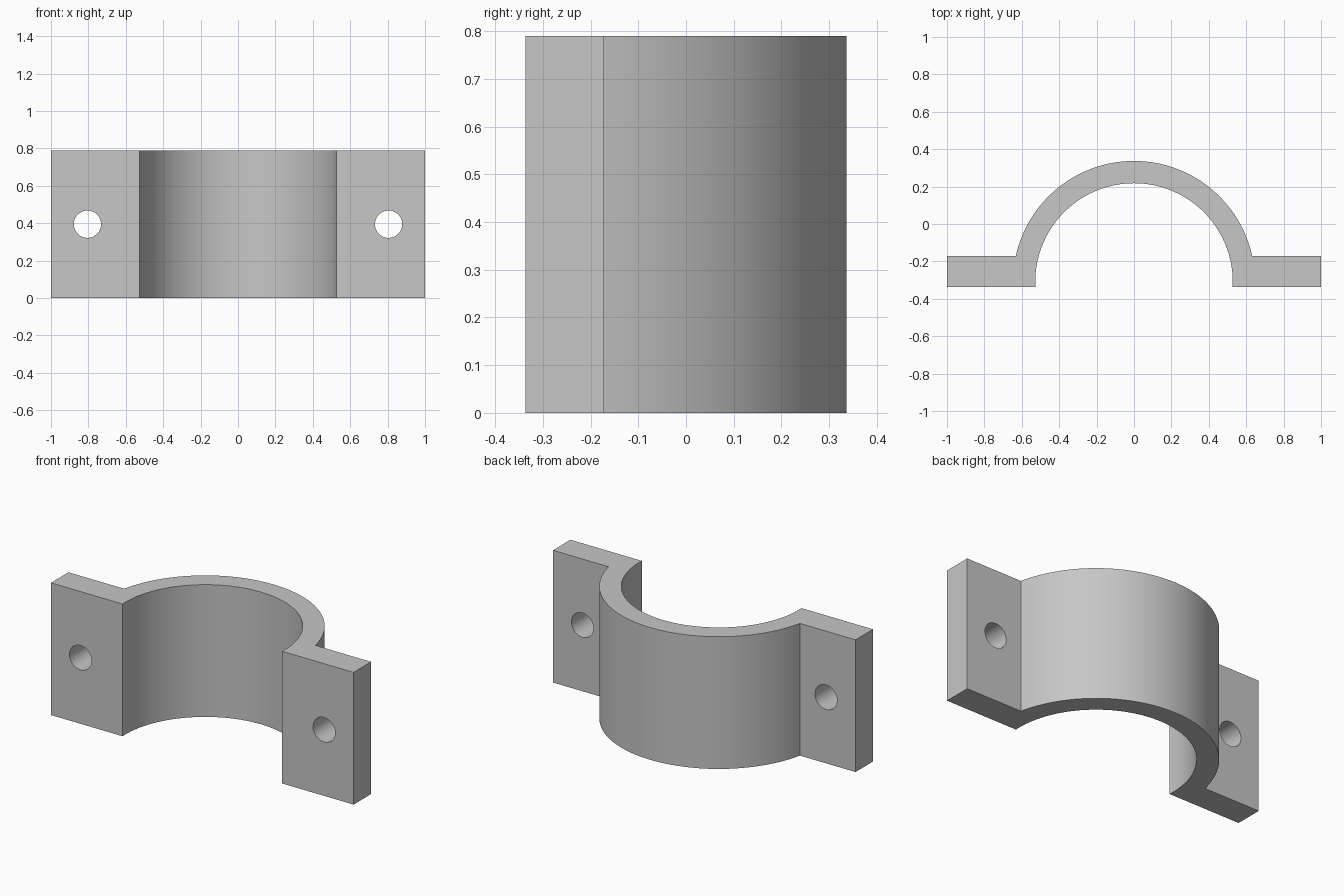
import bpy, bmesh, math

cube = bpy.data.objects.get("Cube")
if cube:
    bpy.data.objects.remove(cube, do_unlink=True)

HEIGHT = 0.79
FRONT, FLANGE_BACK = -0.337, -0.172
CENTRE_Y, R_IN, R_OUT = -0.31, 0.528, 0.647
HOLE_X, HOLE_R = 0.805, 0.073
SEGMENTS = 64

grey = bpy.data.materials.new("plain grey")
colour = (0.57, 0.57, 0.57, 1)
grey.use_nodes = True
grey.diffuse_color = colour
grey.node_tree.nodes["Principled BSDF"].inputs["Base Color"].default_value = colour


def arc(radius, end_y):
    """Arch points from the +x side over the back to the -x side."""
    start = math.asin((end_y - CENTRE_Y) / radius)
    sweep = math.pi - 2 * start
    angles = [start + sweep * i / SEGMENTS for i in range(SEGMENTS + 1)]
    return [(radius * math.cos(a), CENTRE_Y + radius * math.sin(a)) for a in angles]


# Clamp outline: flange, outer arch, flange, inner arch back again
outline = [(1, FRONT), (1, FLANGE_BACK)] + arc(R_OUT, FLANGE_BACK)
outline += [(-1, FLANGE_BACK), (-1, FRONT)] + arc(R_IN, FRONT)[::-1]

bm = bmesh.new()
base = bm.faces.new([bm.verts.new((x, y, 0)) for x, y in outline])
top = bmesh.ops.extrude_face_region(bm, geom=[base], use_keep_orig=True)
bmesh.ops.translate(bm, vec=(0, 0, HEIGHT),
                    verts=[v for v in top["geom"] if isinstance(v, bmesh.types.BMVert)])
bmesh.ops.recalc_face_normals(bm, faces=bm.faces)
mesh = bpy.data.meshes.new("pipe_clamp_half")
bm.to_mesh(mesh)
bm.free()
clamp = bpy.data.objects.new("pipe_clamp_half", mesh)
bpy.context.collection.objects.link(clamp)
mesh.materials.append(grey)

# Bolt holes through both flanges
for side in (-1, 1):
    bpy.ops.mesh.primitive_cylinder_add(
        vertices=48, radius=HOLE_R, depth=0.4, rotation=(math.pi / 2, 0, 0),
        location=(side * HOLE_X, (FRONT + FLANGE_BACK) / 2, HEIGHT / 2))
    cutter = bpy.context.object
    cutter.name = "bolt_hole_cutter"
    cutter.hide_render = True
    cutter.data.materials.append(grey)
    cut = clamp.modifiers.new("bolt_hole", 'BOOLEAN')
    cut.operation = 'DIFFERENCE'
    cut.solver = 'EXACT'
    cut.object = cutter
    bpy.context.view_layer.objects.active = clamp
    bpy.ops.object.modifier_apply(modifier=cut.name)
    bpy.data.objects.remove(cutter, do_unlink=True)

# Smooth curves, crisp corners
clamp.select_set(True)
bpy.context.view_layer.objects.active = clamp
bpy.ops.object.shade_smooth_by_angle(angle=math.radians(30))
